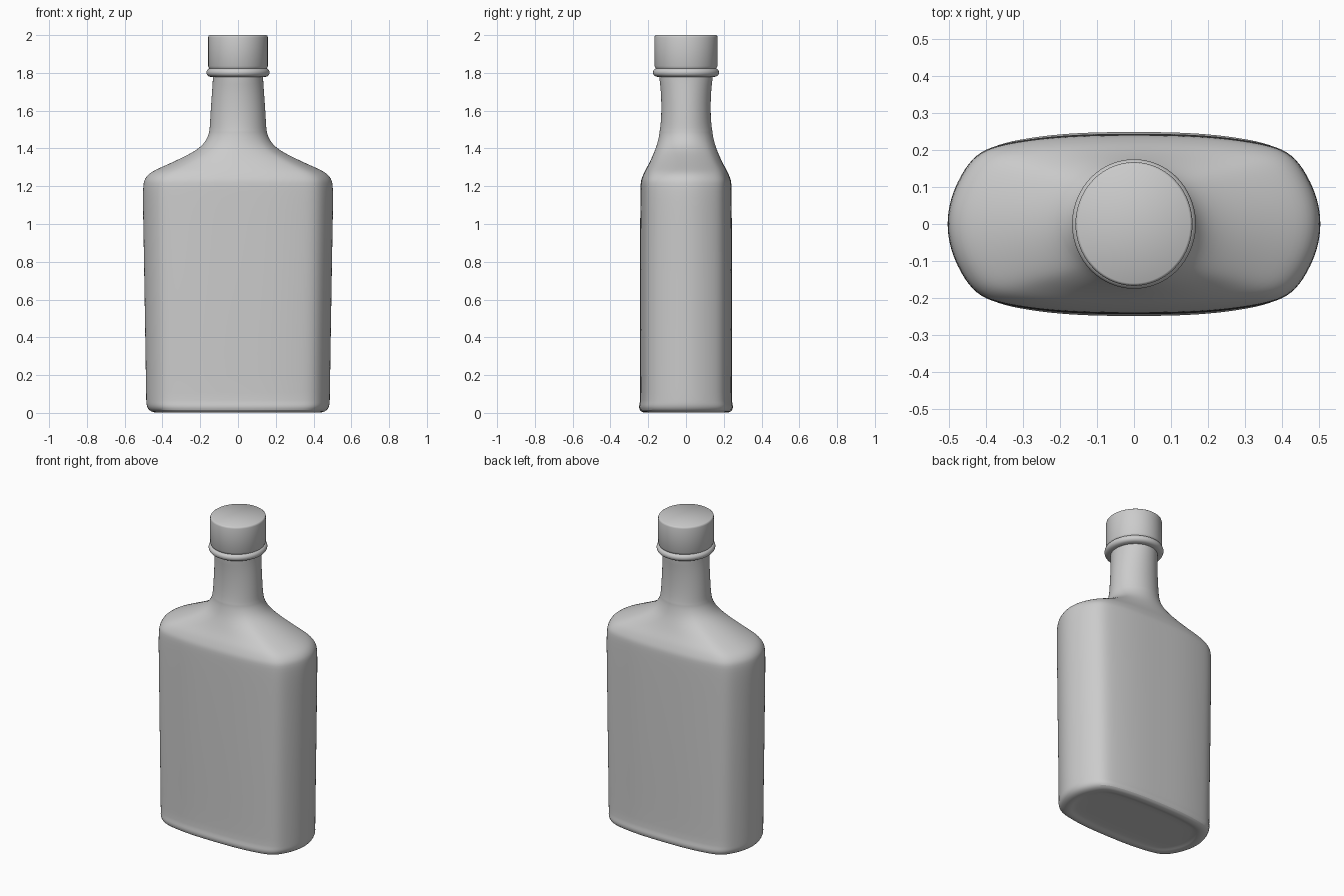
import bpy, bmesh, math


def section(blend):
    """Unit cross-section: flask outline (blend 0) morphing into a circle (blend 1)."""
    c, nf, ns, split = 0.83, 24, 16, math.radians(42)
    flask, circle = [], []
    for half in (1, -1):
        # curved side panel
        for i in range(ns):
            s = -1 + 2 * i / ns
            flask.append((half * (1 - (1 - c) * s * s), half * c * s))
            a = split * s
            circle.append((half * math.cos(a), half * math.sin(a)))
        # broad front or back panel
        for i in range(nf):
            s = 1 - 2 * i / nf
            flask.append((half * c * s, half * (1 - (1 - c) * abs(s) ** 2.8)))
            a = math.pi / 2 - (math.pi / 2 - split) * s
            circle.append((half * math.cos(a), half * math.sin(a)))
    # soften the four corners
    n = len(flask)
    for _ in range(2):
        flask = [tuple(0.25 * flask[i - 1][k] + 0.5 * flask[i][k] + 0.25 * flask[(i + 1) % n][k]
                       for k in (0, 1)) for i in range(n)]
    return [(f[0] * (1 - blend) + q[0] * blend, f[1] * (1 - blend) + q[1] * blend)
            for f, q in zip(flask, circle)]


def loft(name, levels, subdivide=True):
    """Skin rings given as (z, half width, half depth, circle blend)."""
    bm = bmesh.new()
    rings = [[bm.verts.new((x * hx, y * hy, z)) for x, y in section(b)]
             for z, hx, hy, b in levels]
    for lo, hi in zip(rings, rings[1:]):
        n = len(lo)
        for i in range(n):
            j = (i + 1) % n
            bm.faces.new((lo[i], lo[j], hi[j], hi[i]))
    bm.faces.new(rings[0][::-1])
    bm.faces.new(rings[-1])
    mesh = bpy.data.meshes.new(name)
    bm.to_mesh(mesh)
    bm.free()
    ob = bpy.data.objects.new(name, mesh)
    bpy.context.collection.objects.link(ob)
    bpy.context.view_layer.objects.active = ob
    ob.select_set(True)
    if subdivide:
        mod = ob.modifiers.new("smooth_loft", 'SUBSURF')
        mod.levels = mod.render_levels = 1
    bpy.ops.object.shade_smooth_by_angle(angle=math.radians(40))
    ob.select_set(False)
    return ob


# body with shallow base recess, flared foot, sloped shoulders and neck
loft("bottle_body", [
    (0.012, 0.02, 0.01, 0), (0.012, 0.37, 0.165, 0), (0.010, 0.40, 0.185, 0),
    (0.000, 0.42, 0.205, 0), (0.002, 0.450, 0.230, 0), (0.014, 0.474, 0.246, 0),
    (0.035, 0.485, 0.250, 0), (0.055, 0.487, 0.244, 0), (0.075, 0.488, 0.242, 0),
    (0.30, 0.491, 0.243, 0), (0.60, 0.496, 0.244, 0), (0.90, 0.501, 0.243, 0),
    (1.10, 0.505, 0.242, 0), (1.18, 0.505, 0.241, 0), (1.22, 0.501, 0.240, 0),
    (1.238, 0.495, 0.236, 0.02), (1.26, 0.480, 0.227, 0.06),
    (1.278, 0.455, 0.219, 0.11), (1.295, 0.420, 0.210, 0.18),
    (1.32, 0.363, 0.196, 0.3), (1.345, 0.309, 0.184, 0.43),
    (1.37, 0.258, 0.173, 0.57), (1.395, 0.216, 0.163, 0.72),
    (1.42, 0.186, 0.154, 0.85), (1.45, 0.165, 0.146, 0.95),
    (1.48, 0.154, 0.140, 1), (1.492, 0.153, 0.140, 1), (1.502, 0.150, 0.137, 1),
    (1.56, 0.147, 0.131, 1), (1.64, 0.142, 0.130, 1), (1.72, 0.136, 0.134, 1),
    (1.765, 0.133, 0.141, 1), (1.80, 0.133, 0.141, 1), (1.84, 0.133, 0.141, 1)])

# rounded collar ring below the cap
collar = [(1.775, 0.130, 0.137, 1)]
for k in range(9):
    a = math.radians(-90 + 180 * k / 8)
    r = 0.145 + 0.023 * math.cos(a)
    collar.append((1.802 + 0.023 * math.sin(a), r, r * 1.045, 1))
collar.append((1.826, 0.13, 0.137, 1))
loft("neck_collar", collar)

# plain cap with a small rounded rim
loft("cap", [
    (1.815, 0.148, 0.156, 1), (1.828, 0.155, 0.163, 1), (1.836, 0.158, 0.167, 1),
    (1.988, 0.158, 0.167, 1), (1.996, 0.156, 0.165, 1), (2.0, 0.151, 0.160, 1)],
    subdivide=False)
